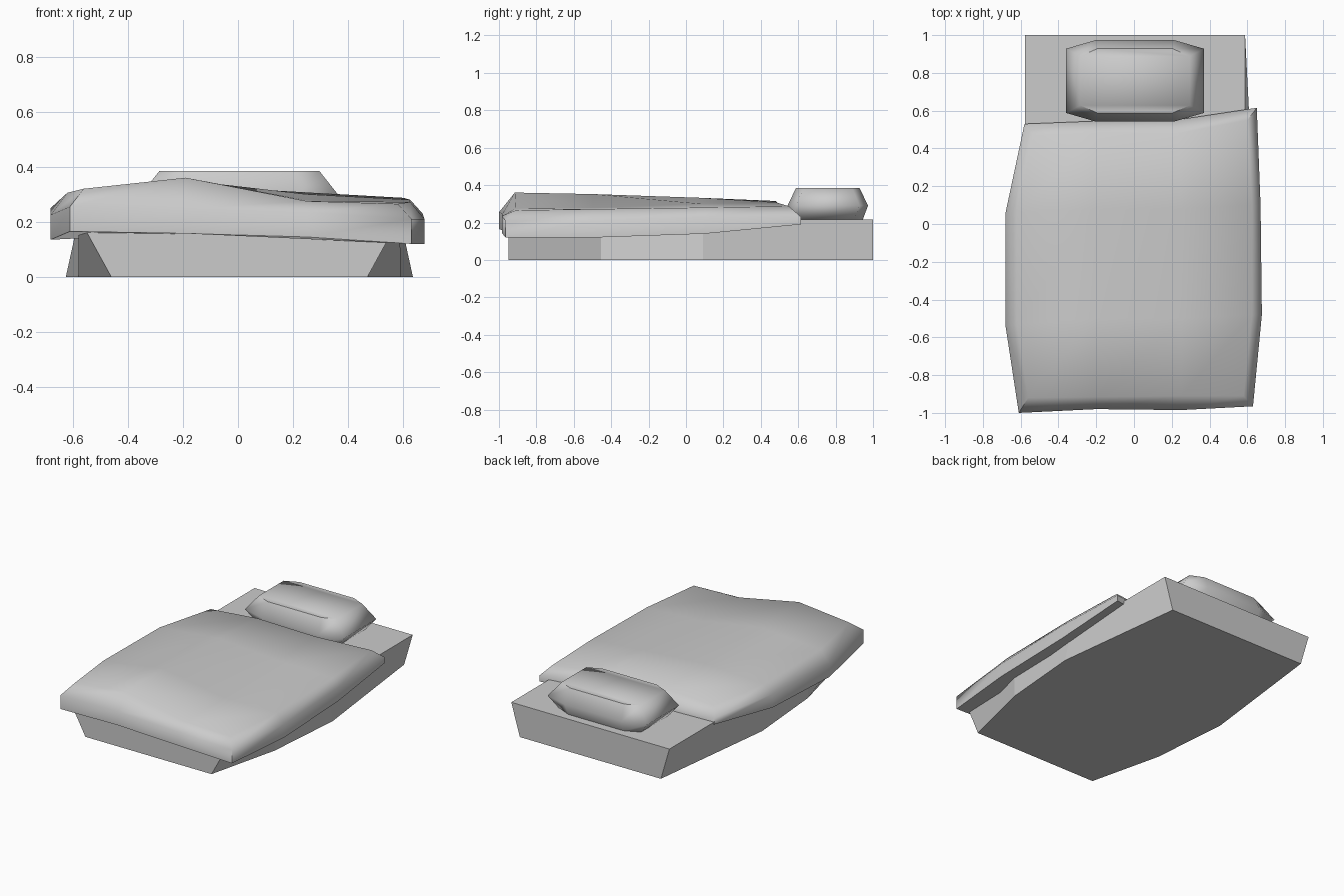
import bpy, bmesh, math

cube = bpy.data.objects.get("Cube")
if cube:
    bpy.data.objects.remove(cube)

grey = bpy.data.materials.new("light grey")
grey.use_nodes = True
colour = (0.6, 0.6, 0.6, 1)
grey.diffuse_color = colour
grey.node_tree.nodes["Principled BSDF"].inputs["Base Color"].default_value = colour


def finish(name, bm, smooth_angle=None):
    bmesh.ops.recalc_face_normals(bm, faces=bm.faces)
    mesh = bpy.data.meshes.new(name)
    bm.to_mesh(mesh)
    bm.free()
    mesh.materials.append(grey)
    obj = bpy.data.objects.new(name, mesh)
    bpy.context.collection.objects.link(obj)
    if smooth_angle:
        bpy.ops.object.select_all(action='DESELECT')
        bpy.context.view_layer.objects.active = obj
        obj.select_set(True)
        bpy.ops.object.shade_smooth_by_angle(angle=math.radians(smooth_angle))
    return obj


def add_ring(bm, points):
    return [bm.verts.new(p) for p in points]


def bridge(bm, lower, upper):
    n = len(lower)
    for i in range(n):
        j = (i + 1) % n
        bm.faces.new((lower[i], lower[j], upper[j], upper[i]))


# Mattress: rectangular top, bulging lower outline
side = [(0.465, -0.95), (0.585, -0.455), (0.63, 0.09), (0.52, 1.0)]
bm = bmesh.new()
low = [(x, y) for x, y in side] + [(-x, y) for x, y in reversed(side)]
bottom = add_ring(bm, [(x + 0.005, y, 0) for x, y in low])
top = add_ring(bm, [(math.copysign(0.583, x) + 0.005, y, 0.215) for x, y in low])
bridge(bm, bottom, top)
bm.faces.new(bottom)
bm.faces.new(top)
finish("mattress", bm)

# Pillow: stacked eight-sided rings
bm = bmesh.new()
rings = []
for z, hx, hy, cx, cy in [(0.21, 0.3, 0.14, 0.2, 0.185),
                          (0.29, 0.365, 0.17, 0.21, 0.215),
                          (0.385, 0.29, 0.13, 0.2, 0.17)]:
    quarter = [(hx, hy), (cx, cy)]
    loop = quarter + [(-x, y) for x, y in reversed(quarter)]
    loop += [(-x, -y) for x, y in loop]
    rings.append(add_ring(bm, [(x + 0.005, y + 0.758, z) for x, y in loop]))
bridge(bm, rings[0], rings[1])
bridge(bm, rings[1], rings[2])
bm.faces.new(rings[0])
a = rings[2]
for quad in ((0, 1, 2, 3), (0, 3, 4, 7), (4, 5, 6, 7)):
    bm.faces.new([a[i] for i in quad])
finish("pillow", bm, 60)

# Blanket: gently waved top grid, rounded rim and a short hanging edge
heights = [(0.32, 0.36, 0.275, 0.265),
           (0.305, 0.352, 0.278, 0.272),
           (0.3, 0.332, 0.3, 0.28),
           (0.29, 0.315, 0.308, 0.287)]
columns = [(-0.56, -0.19, 0.25, 0.58), (-0.62, -0.2, 0.25, 0.625),
           (-0.62, -0.2, 0.25, 0.625), (-0.53, -0.19, 0.23, 0.6)]
rows = [(-0.92, -0.915, -0.91, -0.91), (-0.53, -0.5, -0.5, -0.48),
        (0.06, 0.08, 0.08, 0.1), (0.47, 0.48, 0.48, 0.55)]
outline = [(-0.61, -1.0, 0.165), (-0.2, -0.98, 0.158), (0.25, -0.985, 0.145),
           (0.63, -0.965, 0.12), (0.677, -0.48, 0.12), (0.67, 0.1, 0.14),
           (0.65, 0.615, 0.19), (0.22, 0.55, 0.2), (-0.2, 0.545, 0.2),
           (-0.58, 0.53, 0.2), (-0.68, 0.06, 0.16), (-0.68, -0.54, 0.135)]
bm = bmesh.new()
grid = [add_ring(bm, zip(columns[r], rows[r], heights[r])) for r in range(4)]
for r in range(3):
    for c in range(3):
        bm.faces.new((grid[r][c], grid[r][c + 1], grid[r + 1][c + 1], grid[r + 1][c]))
rim = (grid[0] + [grid[1][3], grid[2][3]] + grid[3][::-1]
       + [grid[2][0], grid[1][0]])
hem = add_ring(bm, outline)
edge = add_ring(bm, [(x, y, z + (0.09 if y < 0.5 else 0.04)) for x, y, z in outline])
bridge(bm, hem, edge)
bridge(bm, edge, rim)
bm.faces.new(hem)
finish("blanket", bm, 60)
